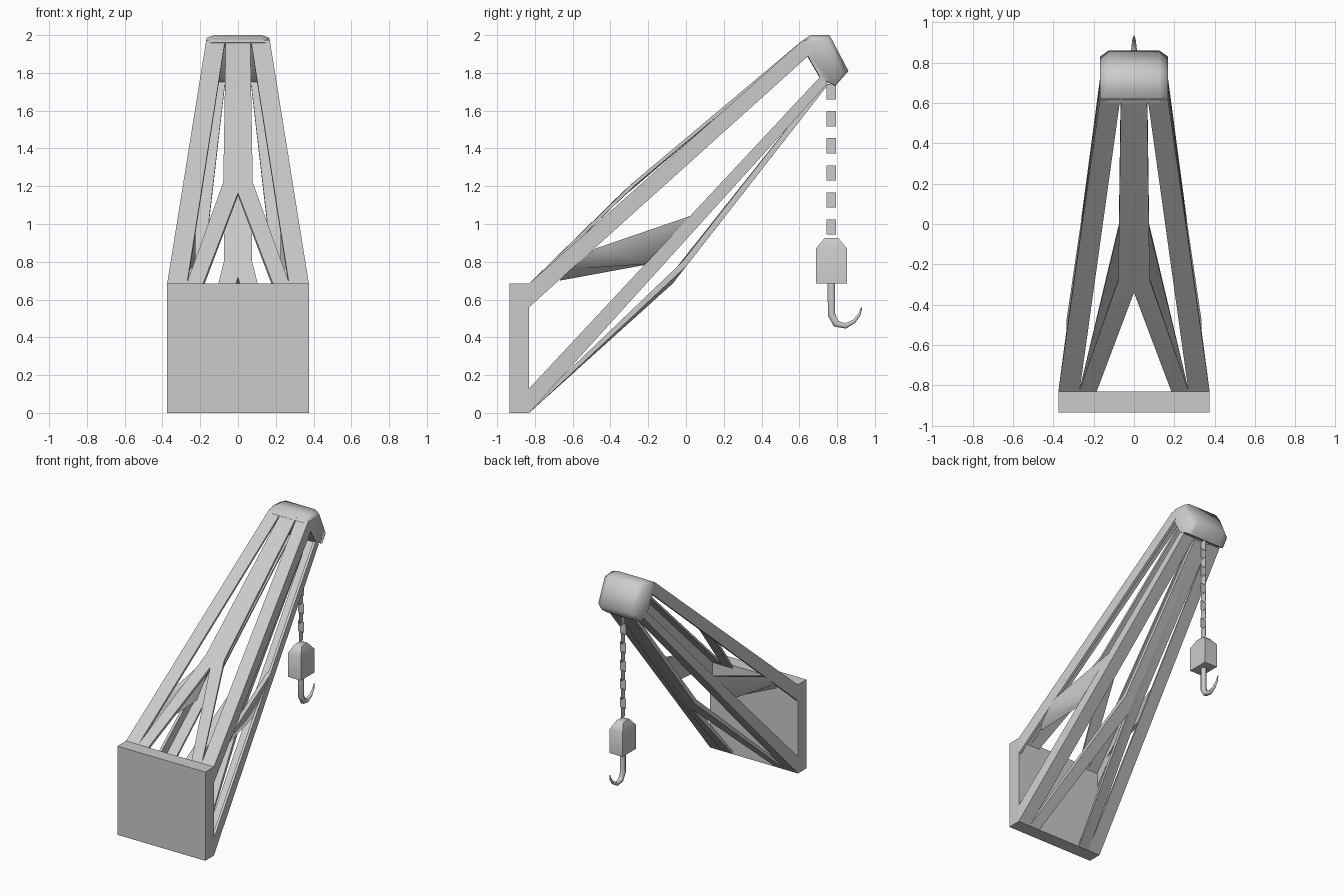
import bpy, bmesh

if "Cube" in bpy.data.objects:
    bpy.data.objects.remove(bpy.data.objects["Cube"])


def finish(name, bm, mirror=False, smooth=0):
    bmesh.ops.recalc_face_normals(bm, faces=bm.faces)
    me = bpy.data.meshes.new(name)
    bm.to_mesh(me)
    bm.free()
    ob = bpy.data.objects.new(name, me)
    bpy.context.collection.objects.link(ob)
    if mirror:
        ob.modifiers.new("Mirror", 'MIRROR').use_clip = True
    if smooth:
        bpy.context.view_layer.objects.active = ob
        bpy.ops.object.select_all(action='DESELECT')
        ob.select_set(True)
        bpy.ops.object.shade_smooth_by_angle(angle=smooth)
    return ob


def loft(name, sections, mirror=True, smooth=0):
    """Skin a row of equal point loops and cap both ends."""
    bm = bmesh.new()
    rows = [[bm.verts.new(p) for p in s] for s in sections]
    n = len(rows[0])
    for a, b in zip(rows, rows[1:]):
        for i in range(n):
            j = (i + 1) % n
            bm.faces.new((a[i], a[j], b[j], b[i]))
    bm.faces.new(rows[0])
    bm.faces.new(rows[-1][::-1])
    return finish(name, bm, mirror, smooth)


def sect(xi, xo, top, bottom, top_in=None, bottom_in=None):
    """Four-sided section; (y, z) pairs for outer and optional inner edge."""
    ti, bi = top_in or top, bottom_in or bottom
    return [(xi, *ti), (xo, *top), (xo, *bottom), (xi, *bi)]


def angle_sect(xi, xo, face, edge, t=0.18):
    """L-shaped section: flange on the face side, web on the outside."""
    mid = [f + (e - f) * t for f, e in zip(face, edge)]
    w = xo - 0.02
    return [(xi, *face), (xo, *face), (xo, *edge), (w, *edge), (w, *mid), (xi, *mid)]


def box(name, centre, size):
    bm = bmesh.new()
    bmesh.ops.create_cube(bm, size=1)
    for v in bm.verts:
        v.co = [c + p * s for c, p, s in zip(centre, v.co, size)]
    return finish(name, bm)


# Base plate
box("base_plate", (0, -0.8825, 0.3425), (0.75, 0.105, 0.685))

# Corner rails of folded plate
loft("upper_rail", [angle_sect(0.27, 0.375, (-0.83, 0.685), (-0.83, 0.56)),
                    angle_sect(0.068, 0.168, (0.62, 1.975), (0.67, 1.91))])
loft("lower_rail", [angle_sect(0.27, 0.375, (-0.83, 0.0), (-0.83, 0.13)),
                    angle_sect(0.068, 0.165, (0.75, 1.745), (0.72, 1.79))])

# Forked centre plates on the top and underside
loft("upper_fork", [
    sect(0.185, 0.272, (-0.83, 0.685), (-0.83, 0.662)),
    sect(0, 0.078, (-0.28, 1.22), (-0.27, 1.205), (-0.34, 1.165), (-0.325, 1.15)),
    sect(0, 0.065, (0.62, 1.975), (0.63, 1.96))], smooth=0.7)
loft("lower_fork", [
    sect(0.185, 0.272, (-0.83, 0.025), (-0.83, 0.0)),
    sect(0, 0.075, (-0.02, 0.80), (0.0, 0.775), (-0.09, 0.72), (-0.07, 0.685)),
    sect(0, 0.065, (0.735, 1.76), (0.75, 1.735))], smooth=0.7)

# Diagonal side braces
loft("side_brace", [
    sect(0.305, 0.335, (-0.48, 0.87), (-0.62, 0.76), (-0.48, 0.87), (-0.67, 0.70)),
    sect(0.225, 0.26, (0.03, 1.045), (-0.18, 0.79))], smooth=1.2)

# Boom head with chamfered far corners
full = [(0.60, 1.96), (0.66, 2.0), (0.76, 2.0), (0.86, 1.81), (0.79, 1.73), (0.71, 1.77)]
side = [(0.605, 1.96), (0.66, 1.985), (0.75, 1.98), (0.83, 1.80), (0.785, 1.735), (0.71, 1.775)]
loft("boom_head", [[(x, y, z) for y, z in prof] for x, prof in
                   ((-0.168, side), (-0.125, full), (0.125, full), (0.168, side))],
     mirror=False, smooth=1.3)

# Chain of flat links in alternating directions
for i in range(11):
    size = (0.001, 0.05, 0.08) if i % 2 == 0 else (0.05, 0.001, 0.08)
    box("chain_link", (0, 0.77, 1.70 - 0.0715 * i), size)

# Hook block with tapered top
loft("hook_block", [[(sx * w, 0.77 + sy * d, z) for sx, sy in ((-1, -1), (1, -1), (1, 1), (-1, 1))]
                    for z, w, d in ((0.685, 0.055, 0.082), (0.87, 0.055, 0.082), (0.925, 0.03, 0.037))],
     mirror=False, smooth=1.1)

# Tapered hook
path = [(0.77, 0.70, 1), (0.77, 0.52, 1), (0.795, 0.472, 0.95), (0.845, 0.46, 0.7),
        (0.89, 0.485, 0.5), (0.918, 0.52, 0.35), (0.93, 0.558, 0.15)]
cu = bpy.data.curves.new("hook", 'CURVE')
cu.dimensions = '3D'
cu.bevel_depth = 0.023
cu.bevel_resolution = 1
cu.use_fill_caps = True
sp = cu.splines.new('POLY')
sp.points.add(len(path) - 1)
for p, (y, z, r) in zip(sp.points, path):
    p.co = (0, y, z, 1)
    p.radius = r
bpy.context.collection.objects.link(bpy.data.objects.new("hook", cu))
